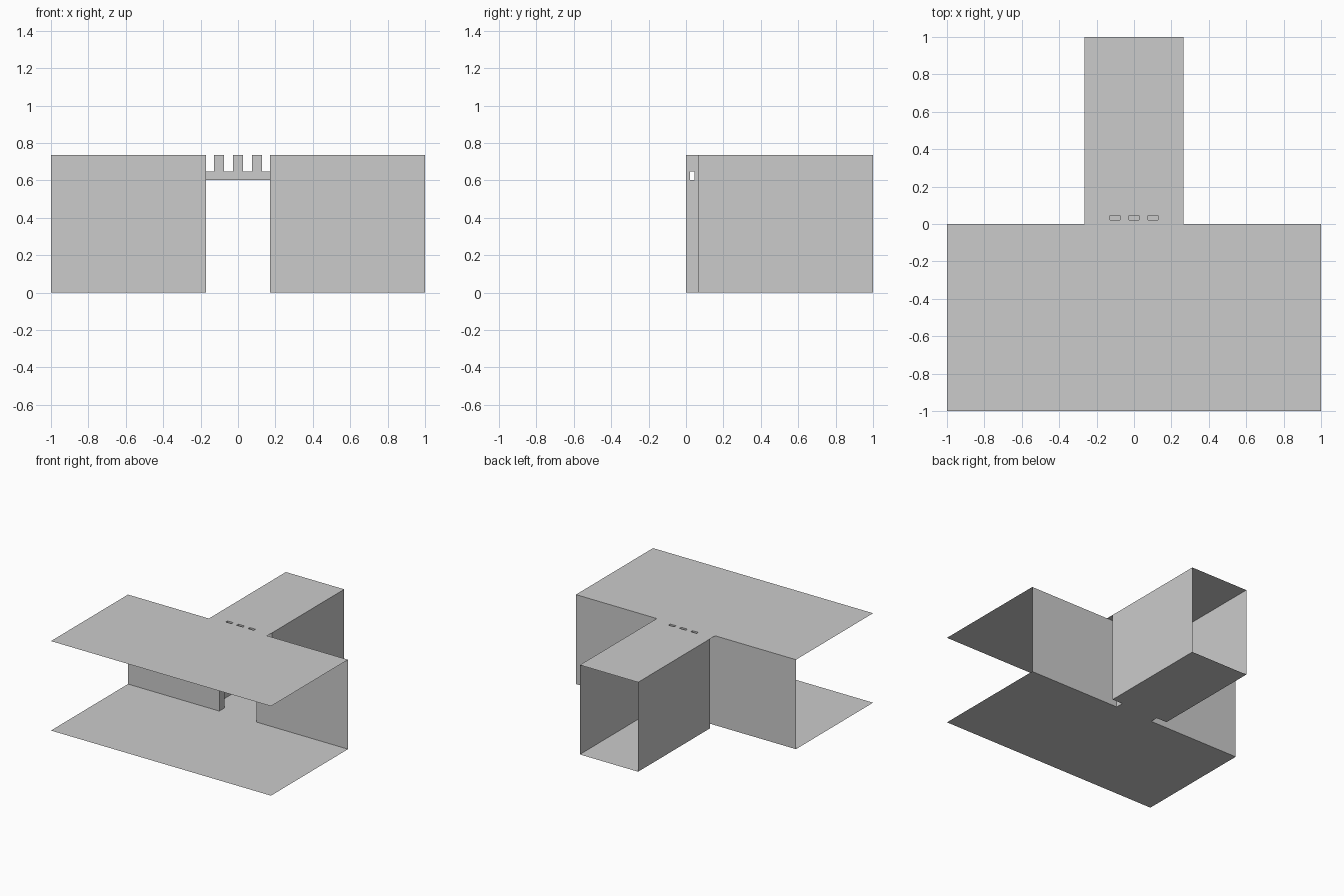
import bpy, bmesh

if "Cube" in bpy.data.objects:
    bpy.data.objects.remove(bpy.data.objects["Cube"])

H = 0.735                      # ceiling height
DOOR, HALL = 0.17, 0.265       # half widths of doorway and corridor
WALL = 0.065                   # wall depth
Y0, Y1 = 0.022, 0.045          # grille depth range
Z0, Z1 = 0.603, 0.646          # grille crossbar height range
POSTS = [(-0.128, -0.076), (-0.028, 0.028), (0.076, 0.128)]


def panel(bm, axis, pos, rect, holes=()):
    """Flat sheet perpendicular to an axis, with rectangular (u0,u1,v0,v1) holes."""
    def vert(u, v):
        c = [u, v]
        c.insert(axis, pos)
        return bm.verts.new(c)
    us = sorted({rect[0], rect[1], *[k for h in holes for k in h[:2]]})
    vs = sorted({rect[2], rect[3], *[k for h in holes for k in h[2:]]})
    for a, b in zip(us, us[1:]):
        for c, d in zip(vs, vs[1:]):
            mu, mv = (a + b) / 2, (c + d) / 2
            if any(h[0] < mu < h[1] and h[2] < mv < h[3] for h in holes):
                continue
            bm.faces.new([vert(a, c), vert(b, c), vert(b, d), vert(a, d)])


def make(name, panels):
    bm = bmesh.new()
    for p in panels:
        panel(bm, *p)
    bmesh.ops.remove_doubles(bm, verts=bm.verts, dist=1e-5)
    bmesh.ops.recalc_face_normals(bm, faces=bm.faces)
    me = bpy.data.meshes.new(name)
    bm.to_mesh(me)
    bm.free()
    ob = bpy.data.objects.new(name, me)
    bpy.context.collection.objects.link(ob)
    return ob


# Floor, narrowed at the doorway
make("floor", [(2, 0, (-1, 1, -1, 0)),
               (2, 0, (-DOOR, DOOR, 0, WALL)),
               (2, 0, (-HALL, HALL, WALL, 1))])

# Ceiling, open into the hollow grille posts
make("ceiling", [(2, H, (-1, 1, -1, 0)),
                 (2, H, (-HALL, HALL, 0, 1), [(a, b, Y0, Y1) for a, b in POSTS])])

# Walls, mirrored left and right
for side, s in (("left", -1), ("right", 1)):
    def span(a, b):
        return tuple(sorted((s * a, s * b)))
    make(side + "_front_wall", [(1, 0, (*span(DOOR, 1), 0, H))])
    make(side + "_door_jamb", [(0, s * DOOR, (0, WALL, 0, H), [(Y0, Y1, Z0, Z1)])])
    make(side + "_hall_end_wall", [(1, WALL, (*span(DOOR, HALL), 0, H))])
    make(side + "_hall_wall", [(0, s * HALL, (WALL, 1, 0, H))])

# Hollow grille hanging in the doorway: crossbar open at its ends, posts open at the top
grille = [(2, Z0, (-DOOR, DOOR, Y0, Y1)),
          (2, Z1, (-DOOR, DOOR, Y0, Y1), [(a, b, Y0, Y1) for a, b in POSTS])]
for y in (Y0, Y1):
    grille.append((1, y, (-DOOR, DOOR, Z0, Z1)))
    grille += [(1, y, (a, b, Z1, H)) for a, b in POSTS]
grille += [(0, x, (Y0, Y1, Z1, H)) for post in POSTS for x in post]
make("door_grille", grille)
